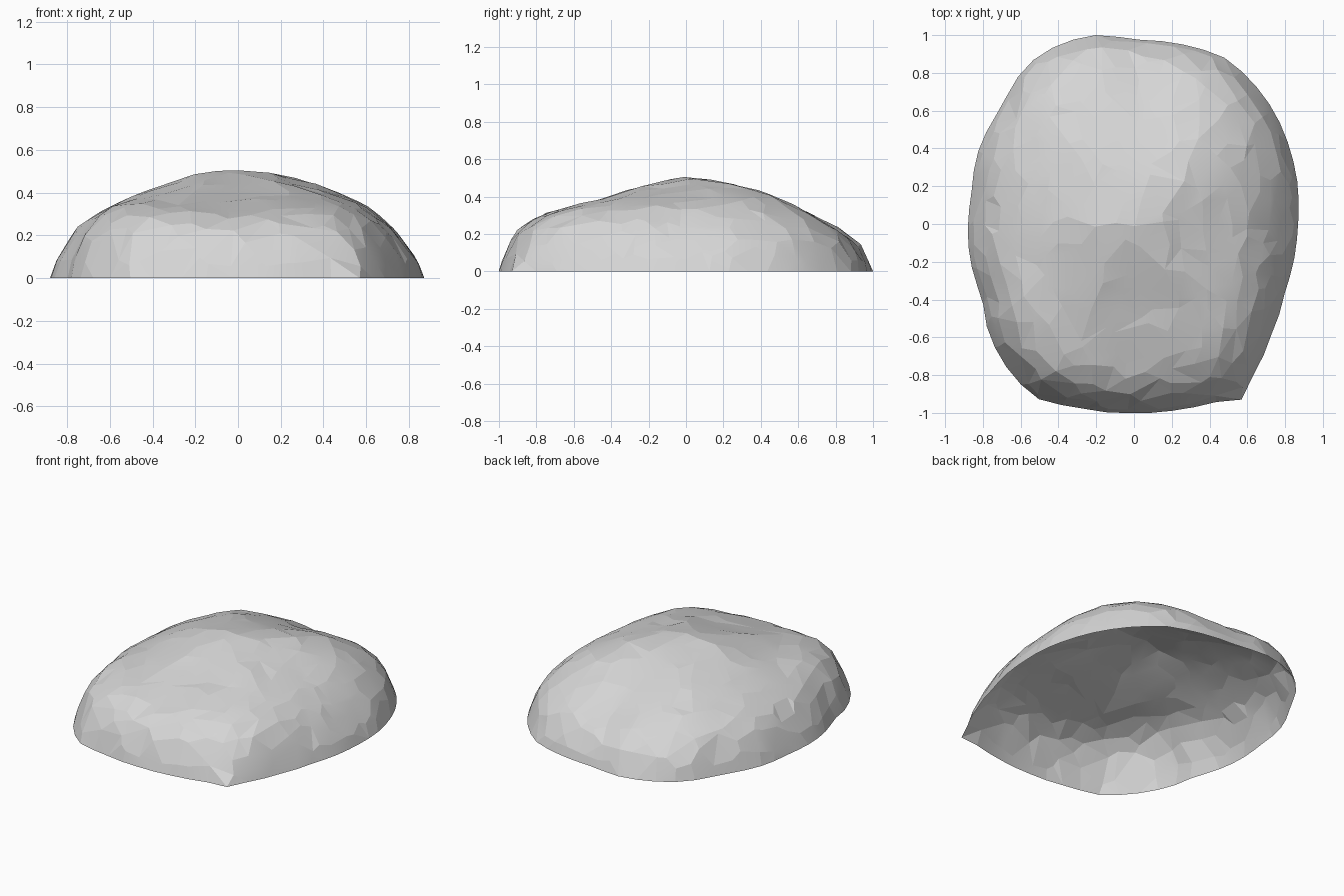
import bpy, bmesh, math, random
from mathutils import Vector, noise
from mathutils.geometry import delaunay_2d_cdt

random.seed(11)
cube = bpy.data.objects.get("Cube")
if cube:
    bpy.data.objects.remove(cube)

# Ground outline, counter-clockwise
OUTLINE = [(.87, .05), (.83, .38), (.75, .58), (.6, .78), (.48, .88), (.2, .96),
           (0, .975), (-.22, 1), (-.4, .95), (-.57, .84), (-.7, .62), (-.82, .4),
           (-.86, .15), (-.865, -.2), (-.8, -.4), (-.77, -.58), (-.63, -.82),
           (-.5, -.93), (-.3, -.97), (0, -1), (.25, -.98), (.44, -.94),
           (.54, -.89), (.64, -.79), (.72, -.6), (.8, -.35), (.86, -.1)]
# Dome profiles: distance along the surface, radius fraction, heights by direction
ALONG = [0, .16, .32, .48, .62, .72, .81, .89, 1]
RADIUS = [0, .2, .4, .6, .75, .85, .92, .97, 1]
HEIGHTS = [[.505, .485, .435, .375, .305, .215, .14, .075, 0],  # left
           [.505, .495, .46, .4, .325, .255, .185, .09, 0],     # back left
           [.505, .475, .415, .335, .255, .205, .16, .085, 0],  # back
           [.505, .48, .425, .37, .32, .265, .2, .1, 0],        # back right
           [.505, .49, .44, .37, .305, .24, .16, .075, 0],      # right
           [.505, .47, .415, .365, .335, .285, .205, .1, 0],    # front right
           [.505, .465, .395, .345, .305, .265, .2, .1, 0],     # front
           [.505, .475, .42, .37, .325, .265, .185, .085, 0]]   # front left
TURN = 2 * math.pi
SECTOR = TURN / len(HEIGHTS)
SPUR = math.atan2(-.93, .57) % TURN


def lerp_table(xs, ys, x):
    for i in range(len(xs) - 1):
        if x <= xs[i + 1]:
            f = (x - xs[i]) / (xs[i + 1] - xs[i])
            return ys[i] + (ys[i + 1] - ys[i]) * f
    return ys[-1]


polar = sorted((math.atan2(y, x) % TURN, math.hypot(x, y)) for x, y in OUTLINE)
polar = [(polar[-1][0] - TURN, polar[-1][1])] + polar + [(polar[0][0] + TURN, polar[0][1])]
angles, reaches = zip(*polar)


def surface_point(u, v):
    """Map a point of the unit disc onto the boulder."""
    s = min(1, math.hypot(u, v))
    a = math.atan2(v, u) % TURN
    reach = lerp_table(angles, reaches, a)
    # Small pointed spur at the front left corner of the rim
    reach += .05 * math.exp(-((a - SPUR) / .06) ** 2) * max(0, (s - .75) / .25)
    i = int(a / SECTOR) % len(HEIGHTS)
    f = a / SECTOR - i
    f = f * f * (3 - 2 * f)
    z = (lerp_table(ALONG, HEIGHTS[i], s) * (1 - f)
         + lerp_table(ALONG, HEIGHTS[(i + 1) % len(HEIGHTS)], s) * f)
    r = reach * lerp_table(ALONG, RADIUS, s)
    p = Vector((r * math.cos(a), r * math.sin(a), z))
    if s < .97:
        p.z += .006 * noise.noise(p * 5) + random.uniform(-.005, .005)
    return p


# Rim points plus a jittered scatter give irregular chipped facets
RIM = 54
flat = [Vector((math.cos(SPUR + TURN * k / RIM), math.sin(SPUR + TURN * k / RIM)))
        for k in range(RIM)]
STEP = .1
for row in range(-11, 12):
    for col in range(-11, 11):
        p = Vector(((col + .5 * (row % 2)) * STEP, row * STEP * .9))
        p += Vector((random.uniform(-.4, .4), random.uniform(-.4, .4))) * STEP
        if p.length < .94:
            flat.append(p)
flat, _, faces, _, _, _ = delaunay_2d_cdt(flat, [], [], 0, 1e-5)

bm = bmesh.new()
verts = [bm.verts.new(surface_point(p.x, p.y)) for p in flat]
for f in faces:
    bm.faces.new([verts[i] for i in f])
# Merge nearly flat neighbours into larger facets
bmesh.ops.dissolve_limit(bm, angle_limit=math.radians(4), verts=bm.verts[:],
                         edges=[e for e in bm.edges if not e.is_boundary])
bmesh.ops.recalc_face_normals(bm, faces=bm.faces[:])
if sum(f.normal.z for f in bm.faces) < 0:
    bmesh.ops.reverse_faces(bm, faces=bm.faces[:])
mesh = bpy.data.meshes.new("boulder_shell")
bm.to_mesh(mesh)
bm.free()

boulder = bpy.data.objects.new("boulder_shell", mesh)
bpy.context.collection.objects.link(boulder)

# Plain stone grey
stone = bpy.data.materials.new("stone_grey")
stone.use_nodes = True
grey = (.67, .67, .67, 1)
stone.diffuse_color = grey
stone.node_tree.nodes["Principled BSDF"].inputs["Base Color"].default_value = grey
mesh.materials.append(stone)

# Soft shading only across the faintest edges, so the chips stay crisp
bpy.context.view_layer.objects.active = boulder
boulder.select_set(True)
bpy.ops.object.shade_smooth_by_angle(angle=math.radians(6))
